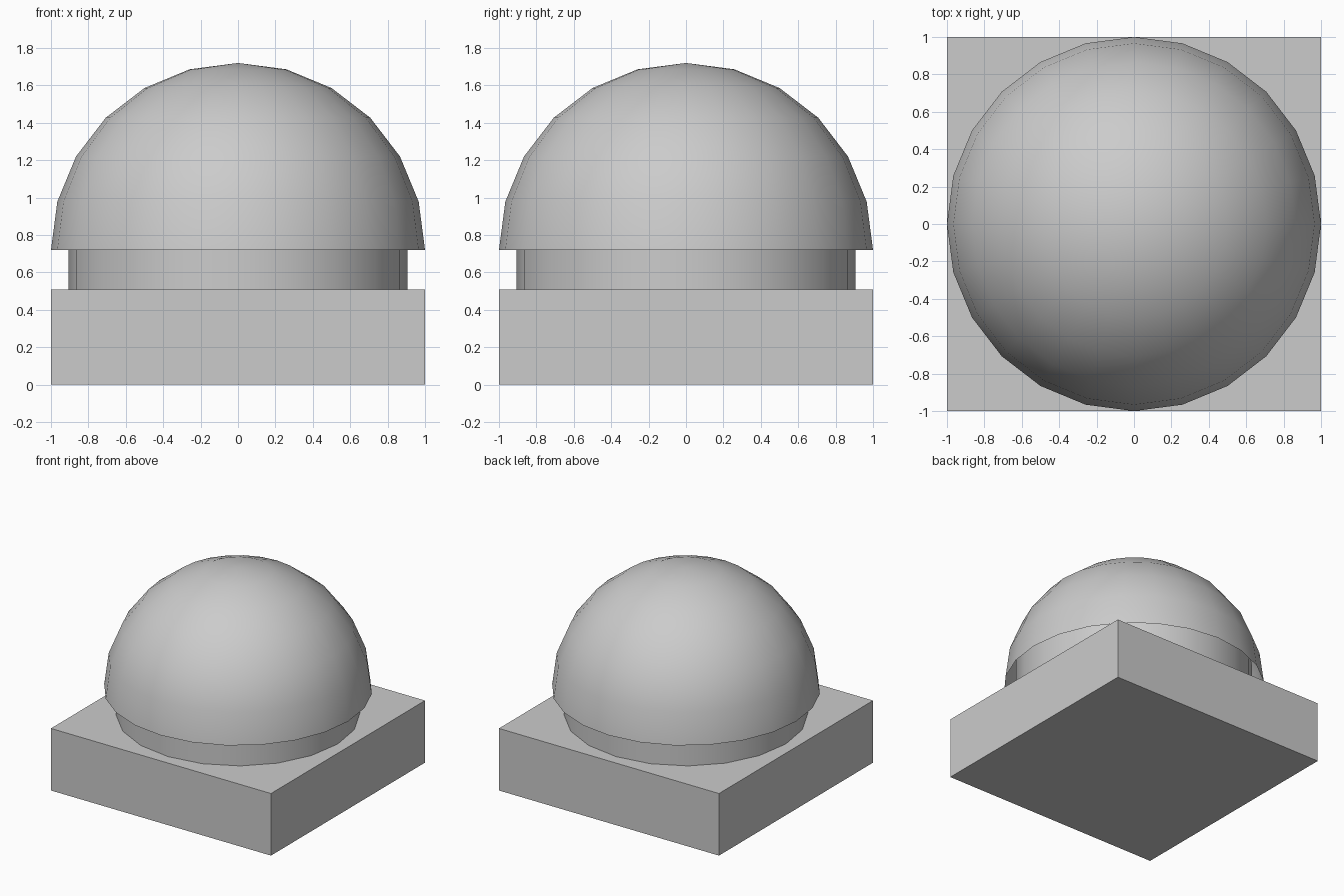
import bpy, bmesh
from math import radians, sin, cos, pi

if "Cube" in bpy.data.objects:
    bpy.data.objects.remove(bpy.data.objects["Cube"])


def lathe(name, profile, sides, cap_top=False):
    """Revolve (radius, z) points around z; radius 0 makes a pole."""
    bm = bmesh.new()
    rings = []
    for r, z in profile:
        if r < 1e-5:
            rings.append([bm.verts.new((0, 0, z))] * sides)
        else:
            rings.append([bm.verts.new((r * cos(2 * pi * i / sides),
                                        r * sin(2 * pi * i / sides), z))
                          for i in range(sides)])
    for low, high in zip(rings, rings[1:]):
        for i in range(sides):
            j = (i + 1) % sides
            loop = list(dict.fromkeys((low[i], low[j], high[j], high[i])))
            bm.faces.new(loop)
    if cap_top:
        bm.faces.new(rings[-1])
    mesh = bpy.data.meshes.new(name)
    bm.to_mesh(mesh)
    bm.free()
    obj = bpy.data.objects.new(name, mesh)
    bpy.context.collection.objects.link(obj)
    bpy.ops.object.select_all(action='DESELECT')
    obj.select_set(True)
    bpy.context.view_layer.objects.active = obj
    bpy.ops.object.shade_smooth_by_angle(angle=radians(40))
    return obj


# Square base block
bpy.ops.mesh.primitive_cube_add(size=1, location=(0, 0, 0.255))
base = bpy.context.object
base.name = "base_block"
base.scale = (2, 2, 0.51)

# Round neck, running up inside the open dome
lathe("neck", [(0.907, 0.51), (0.907, 0.95)], 20, cap_top=True)

# Open hemispherical dome with an overhanging rim
arc = [(cos(radians(15 * k)), 0.72 + sin(radians(15 * k))) for k in range(7)]
lathe("dome", arc, 24)
